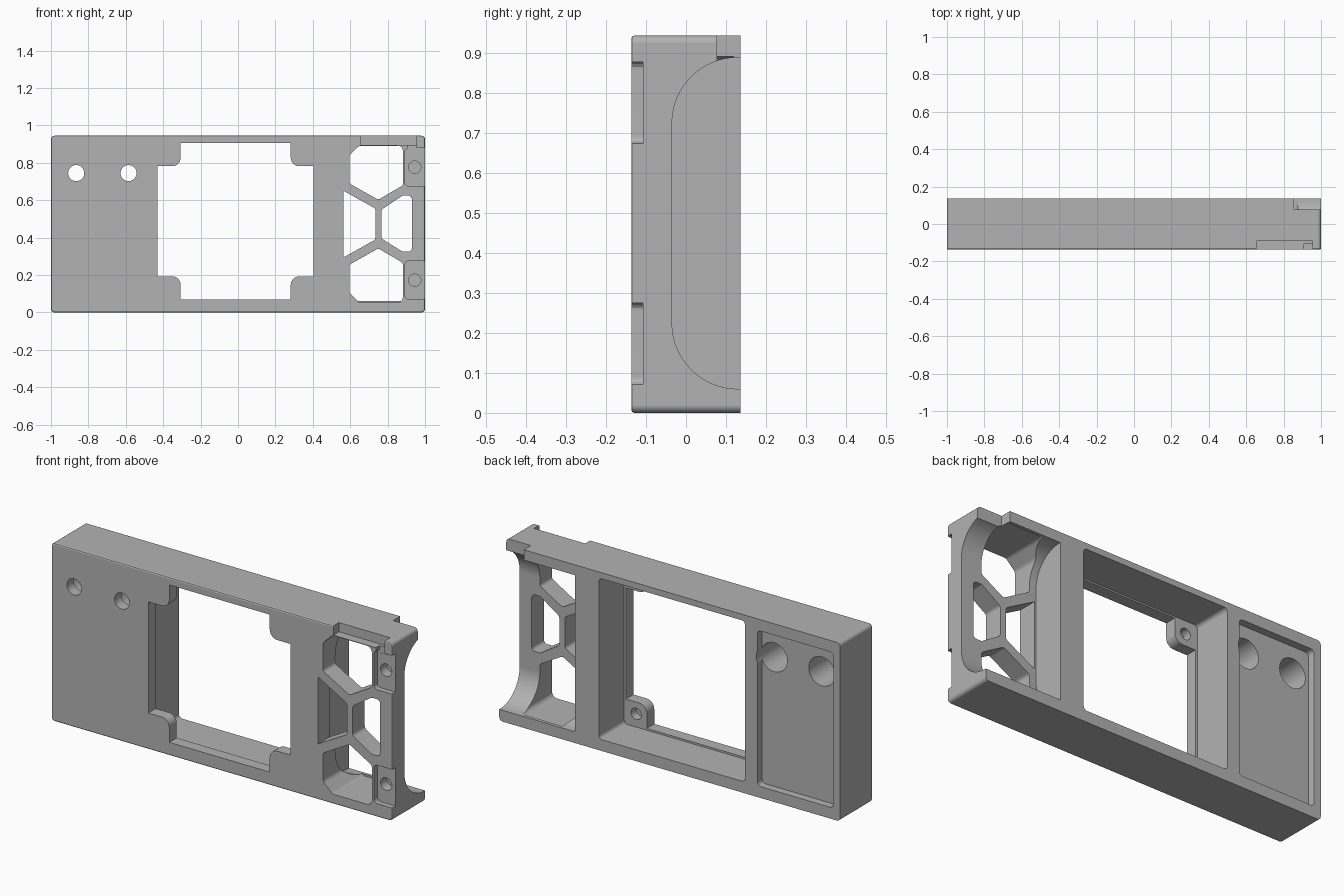
import bpy
import bmesh
import math
from mathutils import Vector

cube = bpy.data.objects.get("Cube")
if cube:
    bpy.data.objects.remove(cube, do_unlink=True)

FRONT, BACK, TOP = -0.137, 0.137, 0.945
MID = TOP / 2
OUT = 0.3  # overshoot for cutters

grey = bpy.data.materials.new("plain_grey")
grey.use_nodes = True
grey.diffuse_color = (0.45, 0.45, 0.45, 1)
grey.node_tree.nodes["Principled BSDF"].inputs["Base Color"].default_value = (0.45, 0.45, 0.45, 1)


def rounded(points, radii, steps=8):
    """Replace polygon corners by arcs; radii is one number or one per corner."""
    if not isinstance(radii, (list, tuple)):
        radii = [radii] * len(points)
    pts = [Vector(p) for p in points]
    result = []
    for i, (p, r) in enumerate(zip(pts, radii)):
        if r <= 0:
            result.append(p)
            continue
        a = (pts[i - 1] - p).normalized()
        b = (pts[(i + 1) % len(pts)] - p).normalized()
        theta = a.angle(b)
        t = r / math.tan(theta / 2)
        c = p + (a + b).normalized() * r / math.sin(theta / 2)
        v0, v1, phi = p + a * t - c, p + b * t - c, math.pi - theta
        for k in range(steps + 1):
            s = k / steps
            result.append(c + (v0 * math.sin((1 - s) * phi) + v1 * math.sin(s * phi)) / math.sin(phi))
    return result


def rect(u0, u1, v0, v1):
    return [(u0, v0), (u1, v0), (u1, v1), (u0, v1)]


def circle(u, v, r, n=32):
    return [(u + r * math.cos(2 * math.pi * k / n), v + r * math.sin(2 * math.pi * k / n)) for k in range(n)]


def prism(name, points, lo, hi, axis="y", front_bevel=0):
    """Extrude a profile along y (points are x, z) or along x (points are y, z)."""
    def place(p, w):
        return (p[0], w, p[1]) if axis == "y" else (w, p[0], p[1])
    bm = bmesh.new()
    a = [bm.verts.new(place(p, lo)) for p in points]
    b = [bm.verts.new(place(p, hi)) for p in points]
    face = bm.faces.new(a)
    bm.faces.new(b[::-1])
    for i in range(len(a)):
        j = (i + 1) % len(a)
        bm.faces.new((a[j], a[i], b[i], b[j]))
    bmesh.ops.recalc_face_normals(bm, faces=bm.faces[:])
    if front_bevel:
        bmesh.ops.bevel(bm, geom=face.edges[:], offset=front_bevel, segments=2,
                        profile=0.5, affect="EDGES")
    mesh = bpy.data.meshes.new(name)
    bm.to_mesh(mesh)
    bm.free()
    obj = bpy.data.objects.new(name, mesh)
    bpy.context.collection.objects.link(obj)
    mesh.materials.append(grey)
    return obj


def mirror_z(points):
    return [(x, 2 * MID - z) for x, z in reversed(points)]


# Main block with rounded corners and a softened front edge
body = prism("frame_body", rounded(rect(-1, 1, 0, TOP), 0.02, 5), FRONT, BACK, front_bevel=0.008)
cutters = []


def cut(name, points, lo, hi, axis="y"):
    cutters.append(prism(name, points, lo, hi, axis))


# Central window: full pocket behind, cross-shaped opening in front leaves corner bosses
X0, X1, Z0, Z1, B = -0.43, 0.405, 0.07, 0.905, 0.123
cut("window_pocket", rounded(rect(X0 - 0.012, X1 + 0.01, Z0 - 0.01, Z1 + 0.008), 0.02), -0.075, OUT)
cross = [(X0 + B, Z0), (X1 - B, Z0), (X1 - B, Z0 + B), (X1, Z0 + B), (X1, Z1 - B), (X1 - B, Z1 - B),
         (X1 - B, Z1), (X0 + B, Z1), (X0 + B, Z1 - B), (X0, Z1 - B), (X0, Z0 + B), (X0 + B, Z0 + B)]
cut("window_opening", rounded(cross, [0, 0, 0.045] * 4), -OUT, 0)
for x in (X0 + 0.06, X1 - 0.06):
    for z in (Z0 + 0.06, Z1 - 0.06):
        cut("boss_screw_hole", circle(x, z, 0.03, 24), -0.12, 0)

# Back panel recess with two counterbored holes
cut("panel_recess", rounded(rect(-0.96, -0.515, 0.06, 0.885), 0.02), 0.097, OUT)
for x in (-0.865, -0.585):
    cut("through_hole", circle(x, 0.745, 0.043), -OUT, OUT)
    cut("counterbore", circle(x, 0.745, 0.077), -0.08, 0.2)

# Open grip pocket with large rounded floor corners
cut("side_pocket", rounded(rect(-0.035, OUT, 0.06, 0.89), [0.165, 0, 0, 0.165], 16), 0.555, 1.1, "x")

# Truss openings
upper = rounded([(0.595, 0.69), (0.75, 0.603), (0.882, 0.68), (0.882, 0.893), (0.65, 0.893), (0.595, 0.84)],
                [0.02, 0.02, 0.02, 0.03, 0.03, 0.03], 4)
cut("upper_truss_opening", upper, -OUT, 0.12)
cut("lower_truss_opening", mirror_z(upper), -OUT, 0.12)
cut("inner_truss_opening", rounded([(0.565, 0.65), (0.735, 0.555), (0.735, 0.39), (0.565, 0.295)],
                                   [0, 0.02, 0.02, 0], 4), -OUT, 0.01)
cut("outer_truss_opening", rounded([(0.768, 0.55), (0.88, 0.625), (0.93, 0.625), (0.93, 0.325),
                                    (0.88, 0.325), (0.768, 0.395)], 0.02, 4), -OUT, 0.01)

# Front pads with blind screw holes
for z in (0.173, 0.777):
    cut("pad_recess", rounded(rect(0.893, 1.1, z - 0.102, z + 0.102), [0.02, 0, 0, 0.02], 4), -OUT, -0.108)
    cut("pad_screw_hole", circle(0.945, z, 0.033), -0.2, -0.055)

# Notches in the top wall
cut("front_top_notch", rect(0.655, 0.955, 0.896, 1.1), -OUT, -0.09)
cut("small_top_notch", rect(0.905, 0.955, 0.86, 1.1), -OUT, -0.107)
cut("back_top_notch", rect(0.855, 1.1, 0.88, 1.1), 0.078, OUT)

# Apply every cut in turn, then remove the cutters
bpy.ops.object.select_all(action="DESELECT")
bpy.context.view_layer.objects.active = body
body.select_set(True)
for c in cutters:
    c.hide_render = True
    mod = body.modifiers.new(c.name, "BOOLEAN")
    mod.operation, mod.solver, mod.object = "DIFFERENCE", "EXACT", c
    bpy.ops.object.modifier_apply(modifier=mod.name)
    bpy.data.objects.remove(c, do_unlink=True)

# Smooth the arcs and keep the edges sharp
bpy.ops.object.shade_smooth_by_angle(angle=math.radians(20))
weighted = body.modifiers.new("weighted_normals", "WEIGHTED_NORMAL")
weighted.keep_sharp = True
